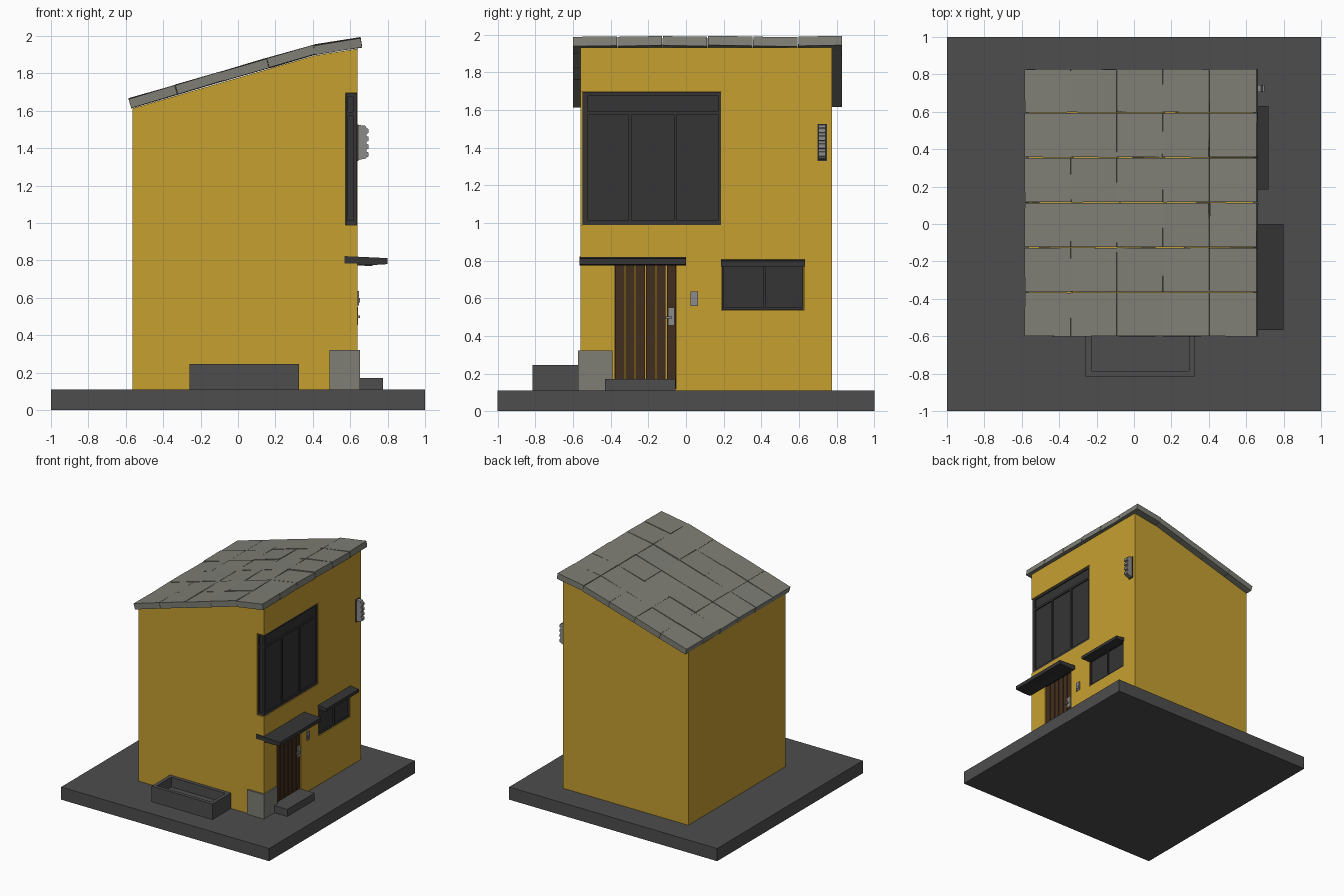
import bpy, bmesh, math, random
from mathutils import Matrix, Vector

random.seed(4)


def mat(name, r, g, b):
    m = bpy.data.materials.new(name)
    m.diffuse_color = (r, g, b, 1)
    return m


YELLOW = mat("yellow_plaster", 0.57, 0.35, 0.03)
SLAB = mat("dark_stone", 0.075, 0.075, 0.075)
DARK = mat("dark_metal", 0.035, 0.035, 0.035)
TILE = mat("roof_stone", 0.21, 0.21, 0.18)
WOOD = mat("dark_wood", 0.055, 0.028, 0.013)
STEEL = mat("steel", 0.26, 0.26, 0.26)


def finish(name, bm, m):
    bmesh.ops.recalc_face_normals(bm, faces=bm.faces)
    me = bpy.data.meshes.new(name)
    bm.to_mesh(me)
    bm.free()
    ob = bpy.data.objects.new(name, me)
    bpy.context.collection.objects.link(ob)
    me.materials.append(m)
    return ob


def boxes(name, m, *items):
    """One object from boxes given as (x0, x1, y0, y1, z0, z1)."""
    bm = bmesh.new()
    for x0, x1, y0, y1, z0, z1 in items:
        c = Vector((x0 + x1, y0 + y1, z0 + z1)) / 2
        bmesh.ops.create_cube(bm, size=1, matrix=Matrix.Translation(c) @
                              Matrix.Diagonal((x1 - x0, y1 - y0, z1 - z0, 1)))
    return finish(name, bm, m)


def profile(name, m, pts, y0, y1):
    """Extrude an (x, z) outline along y."""
    bm = bmesh.new()
    f = bm.faces.new([bm.verts.new((x, y0, z)) for x, z in pts])
    g = bmesh.ops.extrude_face_region(bm, geom=[f])["geom"]
    bmesh.ops.translate(bm, vec=(0, y1 - y0, 0),
                        verts=[v for v in g if isinstance(v, bmesh.types.BMVert)])
    return finish(name, bm, m)


def cut(ob, *items):
    c = boxes(ob.name + "_cutter", DARK, *items)
    c.hide_render = True
    c.hide_viewport = True
    c.display_type = 'WIRE'
    mod = ob.modifiers.new("niches", 'BOOLEAN')
    mod.object = c
    mod.solver = 'EXACT'


# ground slab
boxes("ground_slab", SLAB, (-1, 1, -1, 1, 0, 0.11))

# house body with sloped top and niches for windows and door
body = profile("house_walls", YELLOW,
               [(-0.565, 0.11), (0.64, 0.11), (0.64, 1.932), (0.41, 1.895), (-0.565, 1.612)],
               -0.56, 0.775)
cut(body, (0.575, 0.70, -0.60, 0.187, 0.988, 1.697),
    (0.615, 0.70, 0.188, 0.627, 0.535, 0.79),
    (0.615, 0.70, -0.38, -0.05, 0.12, 0.79))

# roof tiles, 5 columns by 6 rows, each slightly askew
xs = [-0.578, -0.33, -0.085, 0.16, 0.408, 0.66]
ys = [-0.602, -0.365, -0.125, 0.115, 0.355, 0.595, 0.83]


def roof_z(x):
    return 1.64 + 0.291 * (x + 0.578) if x <= 0.408 else 1.927 + 0.155 * (x - 0.408)


bm = bmesh.new()
for x0, x1 in zip(xs, xs[1:]):
    z0, z1 = roof_z(x0), roof_z(x1)
    for y0, y1 in zip(ys, ys[1:]):
        j = lambda a: random.uniform(-a, a)
        M = (Matrix.Translation(((x0 + x1) / 2, (y0 + y1) / 2, (z0 + z1) / 2 + j(0.002)))
             @ Matrix.Rotation(-math.atan2(z1 - z0, x1 - x0) + j(0.012), 4, 'Y')
             @ Matrix.Rotation(j(0.018), 4, 'X') @ Matrix.Rotation(j(0.009), 4, 'Z')
             @ Matrix.Diagonal((math.hypot(x1 - x0, z1 - z0) - 0.001, y1 - y0 - 0.004, 0.05, 1)))
        bmesh.ops.create_cube(bm, size=1, matrix=M)
finish("roof_tiles", bm, TILE)

# corner window: glass block plus frame bars
boxes("upper_window_glass", DARK, (0.575, 0.625, -0.54, 0.185, 0.99, 1.69))
bars = [(0.577, 0.635, -0.55, 0.185, a, b)
        for a, b in ((0.99, 1.012), (1.575, 1.592), (1.677, 1.695))]
bars += [(0.58, 0.635, a, b, 0.99, 1.59) for a, b in ((-0.305, -0.29), (-0.065, -0.05))]
bars += [(0.615, 0.635, a, b, 0.99, 1.695) for a, b in ((-0.55, -0.52), (0.17, 0.185))]
bars += [(0.577, 0.588, -0.55, -0.53, 0.99, 1.695)]
boxes("upper_window_frame", DARK, *bars)

# lower window
boxes("lower_window_glass", DARK, (0.61, 0.622, 0.19, 0.625, 0.538, 0.785))
boxes("lower_window_frame", DARK,
      *[(0.612, 0.635, a, b, 0.538, 0.785)
        for a, b in ((0.19, 0.2), (0.412, 0.422), (0.615, 0.625))],
      *[(0.612, 0.635, 0.19, 0.625, a, b) for a, b in ((0.538, 0.55), (0.77, 0.785))])

# canopies over door and window
profile("door_canopy", DARK,
        [(0.57, 0.783), (0.64, 0.783), (0.65, 0.775), (0.72, 0.775), (0.80, 0.78),
         (0.80, 0.812), (0.57, 0.823)], -0.566, 0.0)
profile("window_canopy", DARK,
        [(0.62, 0.773), (0.72, 0.77), (0.72, 0.797), (0.62, 0.808)], 0.185, 0.632)

# plank door with handle
w = 0.33 / 6
boxes("door_planks", WOOD,
      *[(0.60, 0.632, -0.38 + i * w + 0.003, -0.38 + (i + 1) * w - 0.003, 0.12, 0.785)
        for i in range(6)])
boxes("door_handle", STEEL, (0.63, 0.642, -0.095, -0.06, 0.455, 0.552),
      (0.64, 0.652, -0.108, -0.075, 0.492, 0.504))
boxes("door_step", SLAB, (0.60, 0.775, -0.43, -0.055, 0.11, 0.172))
boxes("entry_block", TILE, (0.49, 0.652, -0.575, -0.39, 0.11, 0.322))

# doorbell panel
boxes("doorbell", STEEL, (0.635, 0.648, 0.025, 0.065, 0.56, 0.635),
      (0.64, 0.653, 0.035, 0.055, 0.575, 0.60))

# wall lamp with ribbed front
pts = [(0.635, 1.335), (0.685, 1.345)]
for i in range(4):
    z = 1.352 + i * 0.042
    pts += [(0.688, z), (0.699, z + 0.003), (0.699, z + 0.025), (0.688, z + 0.028)]
pts += [(0.68, 1.52), (0.635, 1.525)]
profile("wall_lamp", STEEL, pts, 0.705, 0.742)
boxes("wall_lamp_plate", DARK, (0.635, 0.645, 0.698, 0.75, 1.33, 1.527))

# planter
boxes("planter", SLAB,
      (-0.26, 0.325, -0.815, -0.55, 0.11, 0.16),
      (-0.26, 0.325, -0.815, -0.785, 0.16, 0.245), (-0.26, 0.325, -0.59, -0.55, 0.16, 0.245),
      (-0.26, -0.228, -0.785, -0.59, 0.16, 0.245), (0.293, 0.325, -0.785, -0.59, 0.16, 0.245))
